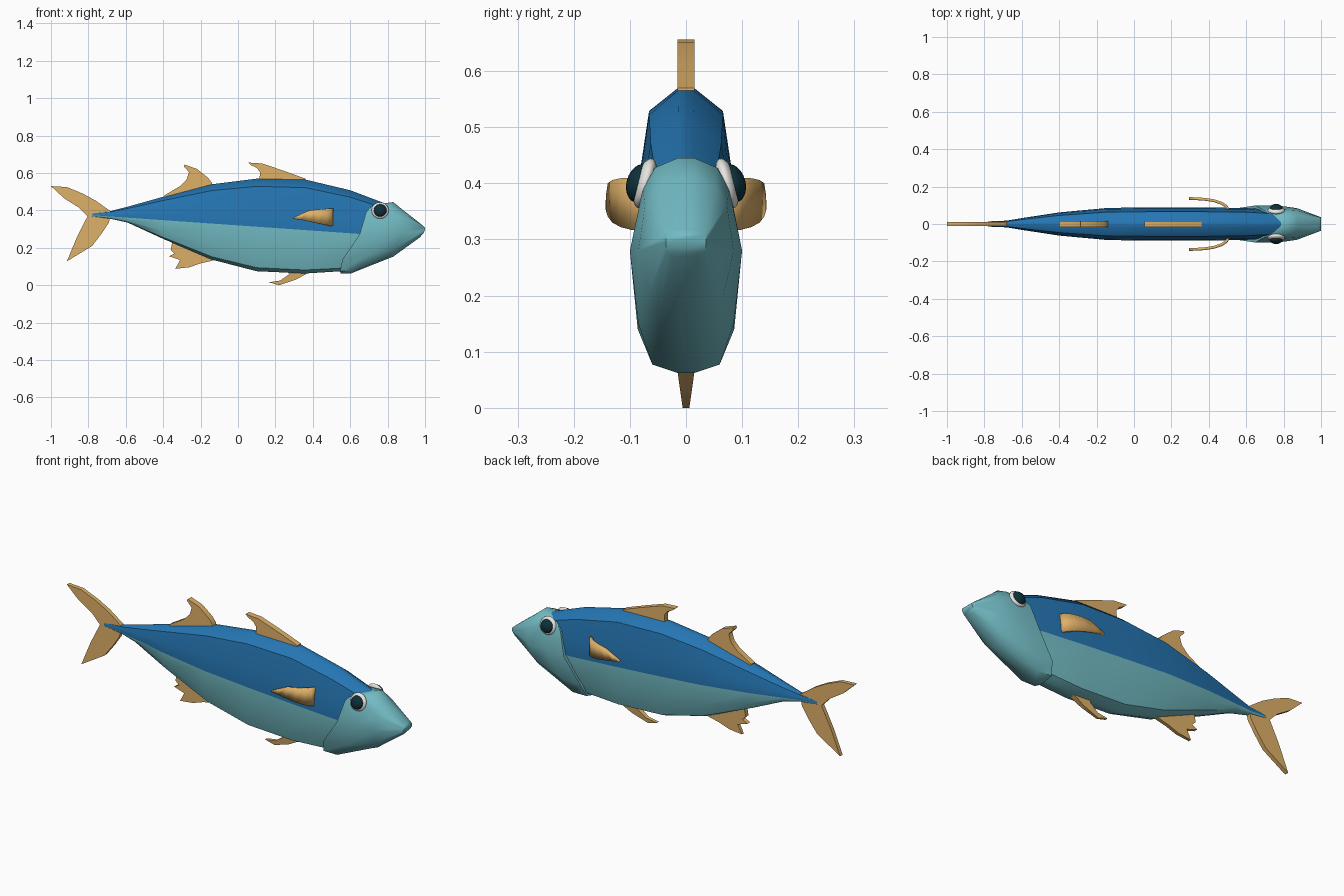
import bpy, bmesh, math
from mathutils import Matrix

if "Cube" in bpy.data.objects:
    bpy.data.objects.remove(bpy.data.objects["Cube"])


def mat(name, col):
    m = bpy.data.materials.new(name)
    m.diffuse_color = (*col, 1)
    m.use_nodes = True
    m.node_tree.nodes["Principled BSDF"].inputs["Base Color"].default_value = m.diffuse_color
    return m


BLUE = mat("blue_back", (0.018, 0.18, 0.45))
TEAL = mat("teal_skin", (0.17, 0.50, 0.55))
GOLD = mat("gold_fin", (0.74, 0.44, 0.14))
WHITE = mat("eye_white", (0.80, 0.79, 0.76))
DARK = mat("eye_dark", (0.004, 0.03, 0.04))


def finish(bm, name, mats, angle=40):
    bmesh.ops.recalc_face_normals(bm, faces=bm.faces)
    me = bpy.data.meshes.new(name)
    bm.to_mesh(me)
    bm.free()
    ob = bpy.data.objects.new(name, me)
    bpy.context.collection.objects.link(ob)
    for m in mats:
        me.materials.append(m)
    bpy.ops.object.select_all(action='DESELECT')
    ob.select_set(True)
    bpy.context.view_layer.objects.active = ob
    bpy.ops.object.shade_smooth_by_angle(angle=math.radians(angle))
    return ob


def loft(half_rings):
    """Skin mirrored half rings (top to bottom) and close both ends."""
    bm = bmesh.new()
    rings = []
    for half in half_rings:
        pts = half + [(x, -y, z) for x, y, z in reversed(half)]
        rings.append([bm.verts.new(p) for p in pts])
    n = len(rings[0])
    for a, b in zip(rings, rings[1:]):
        for i in range(n):
            j = (i + 1) % n
            bm.faces.new((a[i], a[j], b[j], b[i]))
    for r in (rings[0], rings[-1]):
        for i in range(n // 2 - 1):
            bm.faces.new((r[i], r[i + 1], r[n - 2 - i], r[n - 1 - i]))
    return bm


# Body: the blue / teal border is an edge loop along a sloping line
def border(x):
    return 0.32 - 0.07 * x


def body_ring(x, top, low, w):
    b = border(x)
    up, dn = top - b, b - low
    return [(x, 0.16 * w, top), (x, 0.74 * w, b + 0.84 * up), (x, 0.93 * w, b + 0.4 * up),
            (x, w, b), (x, 0.88 * w, b - 0.6 * dn), (x, 0.64 * w, b - 0.92 * dn),
            (x, 0.17 * w, low)]


stations = [(-0.78, 0.386, 0.366, 0.014), (-0.68, 0.397, 0.355, 0.018),
            (-0.59, 0.42, 0.335, 0.033), (-0.40, 0.473, 0.248, 0.062),
            (-0.14, 0.54, 0.137, 0.086), (0.10, 0.57, 0.075, 0.089),
            (0.36, 0.565, 0.063, 0.089), (0.60, 0.508, 0.078, 0.085),
            (0.785, 0.438, 0.20, 0.072)]
body = finish(loft([body_ring(*s) for s in stations]), "body", [BLUE, TEAL])
for p in body.data.polygons:
    p.material_index = 0 if p.center.z > border(p.center.x) else 1

# Head with swept gill edge
head_rings = [
    [(0.785, 0.012, 0.438), (0.72, 0.062, 0.425), (0.685, 0.078, 0.39), (0.65, 0.099, 0.272),
     (0.56, 0.086, 0.14), (0.545, 0.06, 0.077), (0.55, 0.015, 0.062)],
    [(0.83, 0.015, 0.445), (0.81, 0.055, 0.428), (0.80, 0.077, 0.39), (0.76, 0.10, 0.28),
     (0.68, 0.085, 0.15), (0.625, 0.06, 0.077), (0.60, 0.015, 0.062)],
    [(0.875, 0.015, 0.408), (0.87, 0.052, 0.396), (0.87, 0.073, 0.36), (0.87, 0.085, 0.28),
     (0.85, 0.067, 0.20), (0.84, 0.047, 0.168), (0.83, 0.012, 0.153)],
    [(0.985, 0.012, 0.322), (0.99, 0.03, 0.317), (1.0, 0.036, 0.308), (1.0, 0.036, 0.295),
     (0.99, 0.034, 0.277), (0.982, 0.022, 0.268), (0.975, 0.01, 0.258)]]
finish(loft(head_rings), "head", [TEAL], 50)


# Upright fins: outlines in x, z given thickness
def plate_fin(name, outline, t, t_low=None):
    bm = bmesh.new()
    zs = [z for _, z in outline]
    lo, hi = min(zs), max(zs)

    def y(z):
        return t if t_low is None else t_low + (t - t_low) * (z - lo) / (hi - lo)
    a = [bm.verts.new((x, -y(z), z)) for x, z in outline]
    b = [bm.verts.new((x, y(z), z)) for x, z in outline]
    bm.faces.new(a)
    bm.faces.new(b)
    n = len(a)
    for i in range(n):
        j = (i + 1) % n
        bm.faces.new((a[i], a[j], b[j], b[i]))
    finish(bm, name, [GOLD])


plate_fin("tail_fin", [(-1, .53), (-.915, .525), (-.83, .49), (-.76, .452), (-.68, .395),
                       (-.69, .335), (-.73, .275), (-.78, .21), (-.915, .128), (-.86, .26),
                       (-.805, .368), (-.85, .415), (-.93, .465)], 0.011)
plate_fin("front_dorsal_fin", [(.36, .55), (.36, .57), (.25, .61), (.13, .651), (.055, .656),
                               (.07, .642), (.10, .628), (.117, .605), (.115, .55)], 0.015)
plate_fin("rear_dorsal_fin", [(-.135, .52), (-.14, .548), (-.16, .575), (-.22, .622),
                              (-.285, .645), (-.29, .635), (-.262, .605), (-.275, .565),
                              (-.31, .53), (-.395, .48), (-.38, .45)], 0.015)
plate_fin("anal_fin", [(-.35, .24), (-.36, .19), (-.34, .17), (-.37, .155), (-.31, .135),
                       (-.335, .088), (-.26, .096), (-.2, .117), (-.13, .133), (-.15, .17)],
          0.013, 0.008)
plate_fin("pelvic_fin", [(.165, .016), (.22, 0), (.31, .03), (.37, .063), (.36, .085),
                         (.25, .085), (.275, .06), (.225, .025)], 0.018, 0.006)


# Side fins: curved strip thickened, one per side
strip = [(.505, .070, .410, .315), (.495, .093, .410, .317), (.47, .110, .409, .322),
         (.43, .124, .406, .330), (.38, .132, .400, .341), (.335, .135, .380, .350),
         (.295, .136, .362, .355)]
for side, s in (("left", 1), ("right", -1)):
    bm = bmesh.new()
    rows = [[bm.verts.new((x, s * y, z)) for z in (zt, zb)] for x, y, zt, zb in strip]
    for a, b in zip(rows, rows[1:]):
        bm.faces.new((a[0], a[1], b[1], b[0]))
    fin = finish(bm, side + "_side_fin", [GOLD])
    sol = fin.modifiers.new("thickness", 'SOLIDIFY')
    sol.thickness = 0.015
    sol.offset = 0

    # Eyes: flattened balls tilted slightly upward
    for name, m, r, depth, y in (("eye_white", WHITE, .046, .018, .073),
                                 ("eye_pupil", DARK, .035, .024, .082)):
        bm = bmesh.new()
        place = (Matrix.Translation((.76, s * y, .40)) @ Matrix.Rotation(s * .28, 4, 'X')
                 @ Matrix.Rotation(math.pi / 2, 4, 'X') @ Matrix.Diagonal((r, r, depth, 1)))
        bmesh.ops.create_uvsphere(bm, u_segments=20, v_segments=12, radius=1, matrix=place)
        finish(bm, side + "_" + name, [m], 60)
